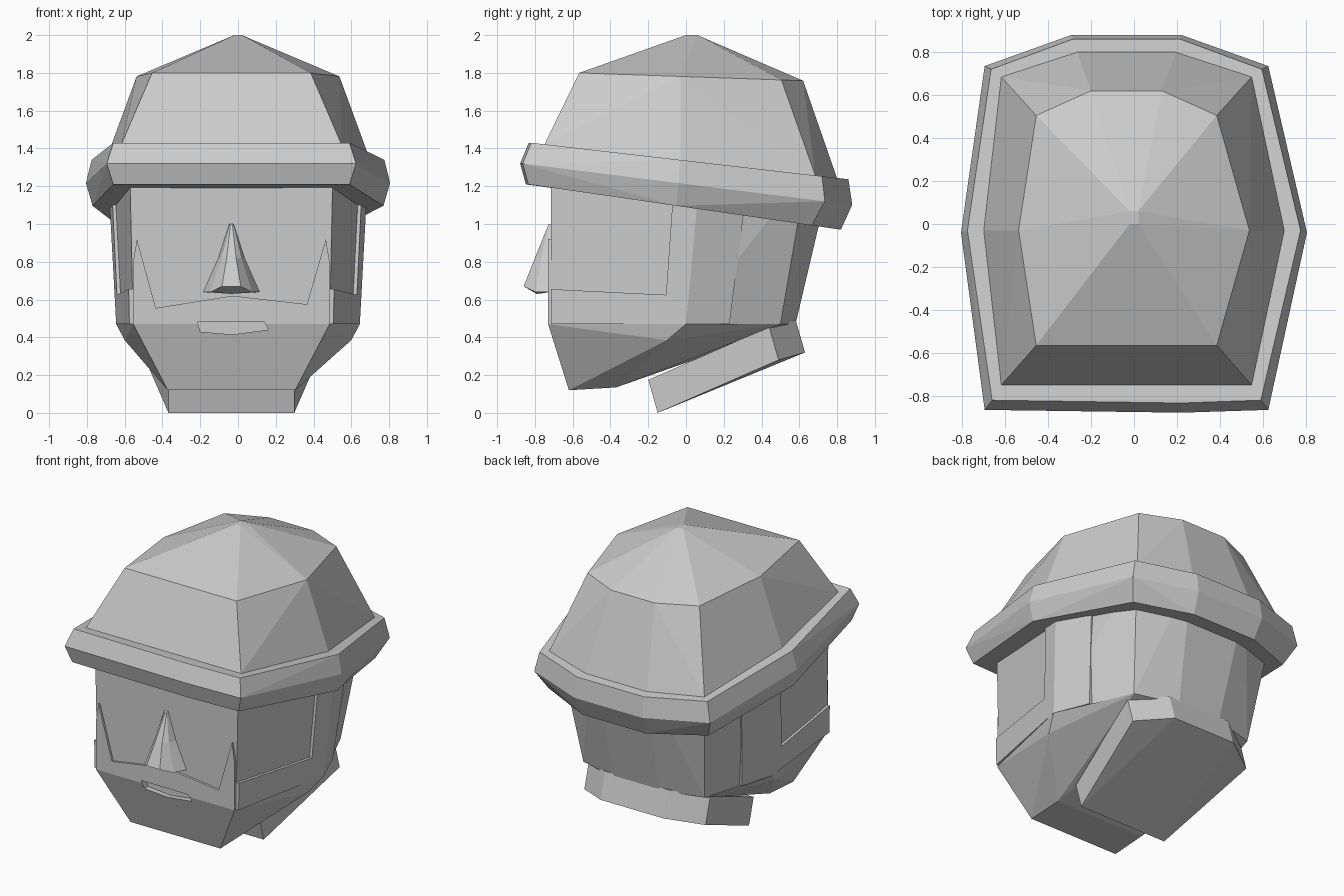
import bpy, bmesh, math
from mathutils import Vector

if "Cube" in bpy.data.objects:
    bpy.data.objects.remove(bpy.data.objects["Cube"])

CX = -0.035  # centre line of the face


def finish(name, bm):
    bmesh.ops.recalc_face_normals(bm, faces=bm.faces[:])
    me = bpy.data.meshes.new(name)
    bm.to_mesh(me)
    bm.free()
    ob = bpy.data.objects.new(name, me)
    bpy.context.collection.objects.link(ob)
    return ob


def hull(name, pts):
    bm = bmesh.new()
    for p in pts:
        bm.verts.new(p)
    r = bmesh.ops.convex_hull(bm, input=bm.verts[:])
    loose = [v for v in bm.verts if not v.link_faces]
    bmesh.ops.delete(bm, geom=loose, context='VERTS')
    bmesh.ops.dissolve_limit(bm, angle_limit=math.radians(2), verts=bm.verts[:], edges=bm.edges[:])
    return finish(name, bm)


def prism(name, outline, y0, y1):
    bm = bmesh.new()
    f = bm.faces.new([bm.verts.new((x, y0, z)) for x, z in outline])
    r = bmesh.ops.extrude_face_region(bm, geom=[f])
    vs = [g for g in r['geom'] if isinstance(g, bmesh.types.BMVert)]
    bmesh.ops.translate(bm, verts=vs, vec=(0, y1 - y0, 0))
    return finish(name, bm)


def pair(hx, y, z, cx=CX):
    return [(cx + s * hx, y, z) for s in (-1, 1)]


def ring(front, side, corner, back, zf):
    pts = []
    for (hx, y), c in ((front, CX), (side, 0), (corner, CX), (back, CX)):
        pts += pair(hx, y, zf(y), c)
    return pts


# knitted cap: sloping wall and pointed crown
wall = ring((.583, -.75), (.70, -.03), (.583, .685), (.23, .80),
            lambda y: 1.42 - .115 * (y + .75))
crown = ring((.42, -.565), (.537, -.03), (.42, .505), (.165, .62),
             lambda y: 1.80 - .035 * (y + .565))
tip = pair(.02, 0, 2, 0) + pair(.02, .06, 2, 0)
hull("cap_crown", wall + crown + tip)

# tilted brim roll
brim = []
for f, s, c, b, z0, k in (
        ((.625, -.82), (.775, -.03), (.63, .72), (.25, .86), 1.43, .115),
        ((.66, -.865), (.805, -.04), (.66, .735), (.255, .88), 1.32, .125),
        ((.625, -.835), (.77, -.05), (.60, .665), (.24, .82), 1.21, .145)):
    zf = lambda y: z0 - k * (y - f[1])
    brim += ring(f, s, c, b, zf) + pair(.255, f[1] - .013, zf(f[1]))
hull("cap_brim", brim)


# point on the side of the head: t -1 face edge, 0 ear line, 1 rear corner
def side_point(s, t, z):
    v = (z - .47) / .7
    front = Vector((CX + s * (.52 + .015 * v), -.715, z))
    mid = Vector((s * (.625 + .038 * v), .065 * v, z))
    rear = Vector((CX + s * (.455 + .08 * v), .5 + .12 * v, z))
    return mid.lerp(front, -t) if t < 0 else mid.lerp(rear, t)


# head and jaw
core = []
for z in (.47, 1.275):
    v = (z - .47) / .7
    core += [side_point(s, t, z) for s in (-1, 1) for t in (-1, 0, 1)]
    core += pair(.16 + .05 * v, .58 + .165 * v, z)
head = hull("head", core)
jaw = hull("jaw", ring((.52, -.73), (.645, 0), (.455, .5), (.17, .58), lambda y: .47)
           + pair(.60, -.1, .385, 0) + pair(.337, -.62, .12) + pair(.335, -.37, .135))

# raised beard on the face with pointed ends
beard = prism("beard", [(-.555, .47), (-.555, .80), (-.535, .92), (-.435, .555), (-.03, .62),
                        (.365, .575), (.465, .92), (.485, .80), (.485, .47)], -.73, -.705)

# raised side beard and sideburns
for s, label in ((-1, "left"), (1, "right")):
    bm = bmesh.new()
    for poly in (((-1, .655), (-1, .47), (0, .47), (-.165, .625)),
                 ((-.165, .625), (0, .47), (0, 1.17), (-.17, 1.17)),
                 ((0, .47), (.46, .47), (.46, 1.17), (0, 1.17))):
        bm.faces.new([bm.verts.new(side_point(s, t, z)) for t, z in poly])
    bmesh.ops.remove_doubles(bm, verts=bm.verts[:], dist=1e-4)
    r = bmesh.ops.extrude_face_region(bm, geom=bm.faces[:])
    vs = [g for g in r['geom'] if isinstance(g, bmesh.types.BMVert)]
    bmesh.ops.translate(bm, verts=vs, vec=(s * .02, 0, 0))
    finish(label + "_sideburn", bm)

# mouth recess
mouth = prism("mouth_cutter", [(-.215, .485), (.14, .483), (.16, .44), (-.03, .415), (-.2, .43)],
              -.80, -.68)
mouth.hide_render = True
mouth.hide_viewport = True
for ob in (head, jaw, beard):
    m = ob.modifiers.new("mouth", 'BOOLEAN')
    m.operation = 'DIFFERENCE'
    m.solver = 'EXACT'
    m.object = mouth

# nose: lofted from bridge to nostrils
bm = bmesh.new()
rings = []
for w, wy, t, ty, z, tz in ((.012, -.712, .006, -.722, 1.0, .99),
                            (.07, -.712, .025, -.80, .82, .82),
                            (.15, -.712, .05, -.86, .64, .67)):
    rings.append([bm.verts.new(p) for p in (
        (CX - w, wy, z), (CX - (w + t) * .55, (wy + ty) / 2 - .01, z),
        (CX - t, ty, tz), (CX + t, ty, tz),
        (CX + (w + t) * .55, (wy + ty) / 2 - .01, z), (CX + w, wy, z))])
for a, b in zip(rings, rings[1:]):
    for i in range(6):
        j = (i + 1) % 6
        bm.faces.new((a[i], a[j], b[j], b[i]))
bm.faces.new(rings[0])
under = bm.verts.new((CX, -.79, .63))
for i in range(6):
    bm.faces.new((rings[-1][i], rings[-1][(i + 1) % 6], under))
finish("nose", bm)

# neck slanting to the rear
low = pair(.333, -.15, 0) + pair(.455, .49, .28) + pair(.235, .63, .32)
hull("neck", low + [(x, y - .05, z + .175) for x, y, z in low])
